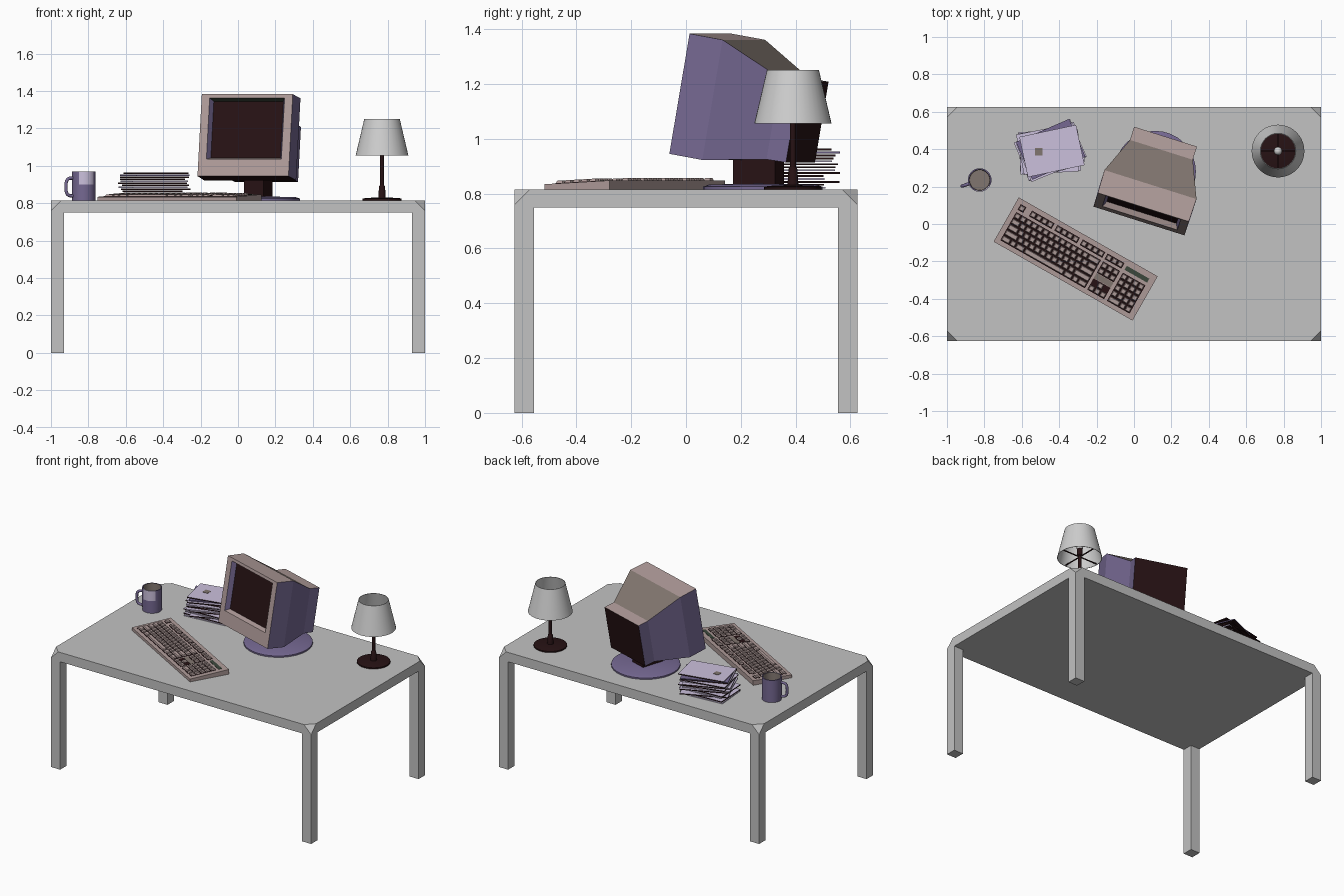
import bpy, bmesh, math, random
from mathutils import Matrix, Vector

random.seed(4)
cube = bpy.data.objects.get("Cube")
if cube:
    bpy.data.objects.remove(cube, do_unlink=True)


def make_mat(name, rgb):
    m = bpy.data.materials.new(name)
    m.use_nodes = True
    col = (*rgb, 1)
    m.diffuse_color = col
    m.node_tree.nodes["Principled BSDF"].inputs["Base Color"].default_value = col
    return m


GREY = make_mat("table grey", (.54, .54, .54))
SHADE = make_mat("shade grey", (.62, .62, .62))
PINK = make_mat("warm beige", (.43, .33, .32))
PURPLE = make_mat("muted purple", (.18, .14, .29))
TAUPE = make_mat("taupe", (.22, .18, .16))
MAROON = make_mat("dark maroon", (.02, .006, .007))
LAV = make_mat("pale lavender", (.6, .53, .72))
GREEN = make_mat("dark green", (.045, .065, .045))
TOP = .815


def finish(name, bm, mats, matrix=Matrix(), smooth=False):
    bmesh.ops.recalc_face_normals(bm, faces=bm.faces)
    me = bpy.data.meshes.new(name)
    bm.to_mesh(me)
    bm.free()
    for m in mats:
        me.materials.append(m)
    ob = bpy.data.objects.new(name, me)
    ob.matrix_world = matrix
    bpy.context.collection.objects.link(ob)
    if smooth:
        bpy.ops.object.select_all(action='DESELECT')
        ob.select_set(True)
        bpy.context.view_layer.objects.active = ob
        bpy.ops.object.shade_smooth_by_angle(angle=math.radians(35))
    return ob


def loft(bm, loops, rule=lambda strip, side: 0, caps=True):
    """Skin a list of equally long point loops; rule picks each face's material."""
    rings = [[bm.verts.new(p) for p in lp] for lp in loops]
    n = len(rings[0])
    for i, (a, b) in enumerate(zip(rings, rings[1:])):
        for j in range(n):
            k = (j + 1) % n
            bm.faces.new((a[j], a[k], b[k], b[j])).material_index = rule(i, j)
    if caps:
        for i, r in ((-1, rings[0]), (len(rings) - 1, rings[-1])):
            bm.faces.new(r).material_index = rule(i, 0)


def block(bm, x0, x1, y0, y1, z0, z1, taper=0, mat=0, slope=0):
    """Box, optionally narrowed at the top and sheared so z rises with y."""
    def rect(t, z):
        return [(x, y, z + slope * y) for x, y in
                ((x0 + t, y0 + t), (x1 - t, y0 + t), (x1 - t, y1 - t), (x0 + t, y1 - t))]
    loft(bm, [rect(0, z0), rect(taper, z1)], lambda i, j: mat)


def lathe(name, profile, mats, loc, rule=lambda strip, a: 0, n=32):
    bm = bmesh.new()
    loops = [[(r * math.cos(math.tau * k / n), r * math.sin(math.tau * k / n), z)
              for k in range(n)] for r, z in profile]
    loft(bm, loops, lambda i, j: rule(i, math.tau * (j + .5) / n), caps=False)
    bmesh.ops.remove_doubles(bm, verts=bm.verts, dist=1e-5)
    return finish(name, bm, mats, Matrix.Translation(loc), True)


# Table: slab with clipped corners, flush square legs
bm = bmesh.new()
block(bm, -1, 1, -.625, .625, .75, TOP)
for sx in (-1, 1):
    for sy in (-1, 1):
        geom = bm.verts[:] + bm.edges[:] + bm.faces[:]
        cut = bmesh.ops.bisect_plane(bm, geom=geom, plane_co=(sx * .945, sy * .625, TOP),
                                     plane_no=Vector((sx, sy, 1)).normalized(), clear_outer=True)
        edges = [e for e in cut['geom_cut'] if isinstance(e, bmesh.types.BMEdge)]
        bmesh.ops.holes_fill(bm, edges=edges)
finish("table_top", bm, [GREY])
for sx, side in ((-1, "right"), (1, "left")):
    for sy, end in ((-1, "front"), (1, "back")):
        bm = bmesh.new()
        xs, ys = sorted((sx, sx * .93)), sorted((sy * .625, sy * .555))
        block(bm, *xs, *ys, 0, .75)
        finish(f"{end}_{side}_leg", bm, [GREY])

# Monitor: loops run from the recessed screen out over the bezel to the rear
TURN = Matrix.Rotation(math.radians(-17.5), 4, 'Z')


def frame(h, w0, w1, v):
    return [(-h, v, w0), (h, v, w0), (h, v, w1), (-h, v, w1)]


def monitor_rule(strip, side):
    # material slots: 0 beige, 1 purple, 2 taupe, 3 maroon, 4 green
    table = {0: (0, 1, 4, 1), 1: (0, 0, 0, 0), 2: (3, 1, 0, 1),
             3: (3, 1, 2, 1), 4: (3, 1, 0, 1)}
    return table.get(strip, (3,) * 4)[side]


bm = bmesh.new()
loft(bm, [frame(.195, .105, .41, .03), frame(.21, .092, .425, 0), frame(.255, 0, .445, 0),
          frame(.258, 0, .445, .129), frame(.176, .04, .341, .345),
          frame(.176, .042, .341, .42)], monitor_rule)
finish("monitor", bm, [PINK, PURPLE, TAUPE, MAROON, GREEN],
       Matrix.Translation((.0265, .016, .945)) @ TURN @ Matrix.Rotation(math.radians(-10), 4, 'X'))

# Monitor stand
lathe("monitor_base", [(0, 0), (.218, 0), (.218, .01), (.195, .018), (0, .022)],
      [PURPLE], (.113, .28, TOP))
bm = bmesh.new()
block(bm, -.055, .055, -.08, .08, 0, .13)
finish("monitor_neck", bm, [MAROON], Matrix.Translation((.108, .265, TOP + .015)) @ TURN)

# Keyboard: wedge body, dark wells, tapered keys, indicator plate
PITCH, SLOPE, DECK = .0347, .05, .026
bm = bmesh.new()
HX, HY = .427, .136
loft(bm, [[(x, -HY, 0), (x, HY, 0), (x, HY, DECK + SLOPE * HY), (x, -HY, DECK - SLOPE * HY)]
          for x in (-HX, HX)])
X0, Y0 = -.4, -.112


def plate(c0, c1, r0, r1, mat):
    block(bm, X0 + c0 * PITCH, X0 + c1 * PITCH, Y0 + r0 * PITCH, Y0 + r1 * PITCH,
          DECK - .002, DECK + .002, 0, mat, SLOPE)


def key_row(col, row, widths):
    for w in widths:
        if w > 0:
            g = .003
            block(bm, X0 + col * PITCH + g, X0 + (col + w) * PITCH - g, Y0 + row * PITCH + g,
                  Y0 + (row + 1) * PITCH - g, DECK, DECK + .011, .004, 0, SLOPE)
        col += abs(w)


NAV, PAD = 15.4, 18.9
for well in ((0, 15, 0, 5), (NAV, NAV + 3, 3, 5), (NAV, NAV + 3, 0, 2), (PAD, PAD + 4, 0, 5),
             (0, 1, 5.4, 6.4), (2, 6, 5.4, 6.4), (6.5, 10.5, 5.4, 6.4), (11, 15, 5.4, 6.4),
             (NAV, NAV + 3, 5.4, 6.4)):
    plate(*well, 1)
plate(NAV, NAV + 3, 2.05, 2.95, 2)
plate(PAD, PAD + 4, 5.5, 6.2, 3)
# negative widths are gaps
main_rows = [[1.5, 1, 1.5, 7, 1.5, 1, 1.5], [2.25] + [1] * 10 + [2.75],
             [1.75] + [1] * 11 + [2.25], [1.5] + [1] * 12 + [1.5], [1] * 13 + [2]]
for r, widths in enumerate(main_rows):
    key_row(0, r, widths)
    key_row(PAD, r, [2, 1, 1] if r == 0 else [1] * 4)
key_row(0, 5.4, [1, -1] + [1] * 4 + [-.5] + [1] * 4 + [-.5] + [1] * 4)
for r in (0, 3, 4, 5.4):
    key_row(NAV, r, [1] * 3)
key_row(NAV, 1, [-1, 1])
finish("keyboard", bm, [PINK, MAROON, TAUPE, GREEN],
       Matrix.Translation((-.312, -.187, TOP)) @ Matrix.Rotation(math.radians(-29.6), 4, 'Z'))

# Paper stack: loosely turned sheets with dark undersides
SHEETS = 14
for i in range(SHEETS):
    bm = bmesh.new()
    block(bm, -.155, .155, -.11, .11, 0, .0065)
    bm.faces.ensure_lookup_table()
    if i % 3:
        for f in bm.faces[:4]:
            f.material_index = 1
    bm.faces[4].material_index = 1
    turn = math.radians(12 + (random.uniform(-14, 14) if i < SHEETS - 1 else 0))
    spot = Vector((-.447 + random.uniform(-.012, .012), .39 + random.uniform(-.012, .012),
                   TOP + .003 + i * .0107))
    finish(f"paper_sheet_{i + 1}", bm, [PURPLE if i == SHEETS - 2 else LAV, MAROON],
           Matrix.Translation(spot) @ Matrix.Rotation(turn, 4, 'Z'))
bm = bmesh.new()
block(bm, -.02, .02, -.02, .02, 0, .002)
finish("paper_mark", bm, [TAUPE], Matrix.Translation((-.51, .385, TOP + .1485)))

# Mug with drink and handle
MUG = Vector((-.825, .235, TOP))


def mug_rule(strip, a):
    if strip >= 4:
        return 2
    return 1 if strip in (2, 3) and math.sin(a) < -.5 and math.cos(a) > -.3 else 0


lathe("mug", [(0, 0), (.062, 0), (.063, .085), (.063, .155), (.056, .155), (.054, .1), (0, .1)],
      [PURPLE, LAV, TAUPE], MUG, mug_rule)
cu = bpy.data.curves.new("mug_handle", 'CURVE')
cu.dimensions = '3D'
cu.bevel_depth = .009
cu.bevel_resolution = 2
cu.use_fill_caps = True
sp = cu.splines.new('POLY')
N = 12
sp.points.add(N)
for i, p in enumerate(sp.points):
    t = math.pi * i / N
    # squarish half loop
    p.co = (.058 + .042 * math.sin(t) ** .6, 0,
            .072 + .048 * math.copysign(abs(math.cos(t)) ** .6, math.cos(t)), 1)
cu.materials.append(PURPLE)
handle = bpy.data.objects.new("mug_handle", cu)
handle.matrix_world = Matrix.Translation(MUG) @ Matrix.Rotation(math.radians(199), 4, 'Z')
bpy.context.collection.objects.link(handle)

# Lamp: base with pole, bulb, open shade and its cross bars
LAMP = Vector((.77, .39, TOP))
lathe("lamp_stand", [(0, 0), (.105, 0), (.105, .009), (.09, .013), (.02, .016), (.016, .075),
                     (.011, .082), (.011, .25), (.018, .255), (.018, .3), (0, .3)], [MAROON], LAMP)
lathe("lamp_bulb", [(.022 * math.sin(math.pi * k / 8), .315 - .022 * math.cos(math.pi * k / 8))
                    for k in range(9)], [SHADE], LAMP, n=16)
lathe("lamp_shade", [(.141, .24), (.095, .435), (.092, .435), (.138, .24), (.141, .24)],
      [SHADE], LAMP, n=40)
bm = bmesh.new()
block(bm, -.137, .137, -.003, .003, .243, .249)
block(bm, -.003, .003, -.137, .137, .243, .249)
finish("shade_bars", bm, [MAROON], Matrix.Translation(LAMP))
